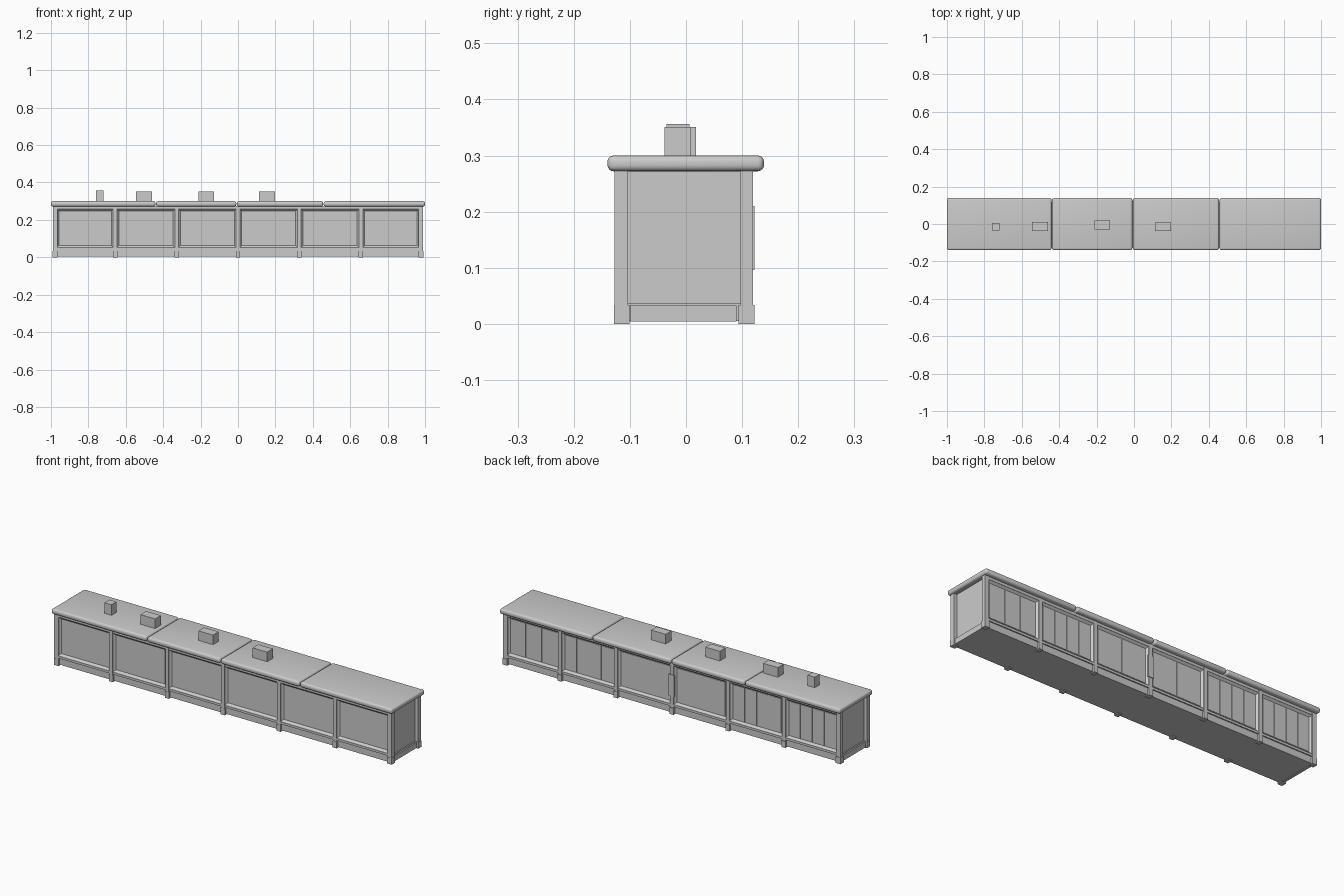
import bpy, bmesh

if "Cube" in bpy.data.objects:
    bpy.data.objects.remove(bpy.data.objects["Cube"])


def mesh_object(name, bm):
    mesh = bpy.data.meshes.new(name)
    bmesh.ops.recalc_face_normals(bm, faces=bm.faces)
    bm.to_mesh(mesh)
    bm.free()
    ob = bpy.data.objects.new(name, mesh)
    bpy.context.collection.objects.link(ob)
    return ob


def box(name, x, y, z):
    """Box from (min, max) ranges."""
    bm = bmesh.new()
    bmesh.ops.create_cube(bm, size=1)
    for v in bm.verts:
        for i, r in enumerate((x, y, z)):
            v.co[i] = (r[0] + r[1]) / 2 + v.co[i] * (r[1] - r[0])
    return mesh_object(name, bm)


def recessed_panel(name, x, z, y_out, y_in, rim):
    """Panel with a sloping moulding round it, open at the back."""
    bm = bmesh.new()
    loops = []
    for d, y in ((0, y_out), (rim, y_in)):
        loops.append([bm.verts.new(p) for p in (
            (x[0] + d, y, z[0] + d), (x[1] - d, y, z[0] + d),
            (x[1] - d, y, z[1] - d), (x[0] + d, y, z[1] - d))])
    for i in range(4):
        j = (i + 1) % 4
        bm.faces.new((loops[0][i], loops[0][j], loops[1][j], loops[1][i]))
    bm.faces.new(loops[1])
    ob = mesh_object(name, bm)
    if y_out > 0 and ob.data.polygons[4].normal.y < 0 or y_out < 0 and ob.data.polygons[4].normal.y > 0:
        ob.data.flip_normals()
    return ob


# Core carcass and plinth
box("carcass", (-0.972, 0.972), (-0.110, 0.103), (0.033, 0.275))
box("plinth", (-0.978, 0.978), (-0.112, 0.105), (0.005, 0.036))
for s, label in ((-1, "left"), (1, "right")):
    box(label + "_end_skirting", sorted((s * 0.97, s * 0.985)), (-0.10, 0.09), (0.004, 0.033))

# Posts and feet, front and back
centres = [-0.978, -0.657, -0.328, 0, 0.328, 0.657, 0.978]
for i, c in enumerate(centres):
    w = 0.012 if abs(c) > 0.9 else 0.010
    for side, (a, b), (fa, fb) in (("front", (-0.127, -0.103), (-0.128, -0.101)),
                                   ("back", (0.097, 0.119), (0.094, 0.122))):
        box(f"{side}_post_{i + 1}", (c - w, c + w), (a, b), (0.033, 0.275))
        box(f"{side}_foot_{i + 1}", (c - w - 0.002, c + w + 0.002), (fa, fb), (0, 0.034))

# Bays: rails, skirting and moulded panels
for i in range(6):
    x = (centres[i] + 0.009, centres[i + 1] - 0.009)
    for side, s, out in (("front", -1, 0.125), ("back", 1, 0.117)):
        def span(a, b):
            return sorted((s * a, s * b))
        box(f"{side}_top_rail_{i + 1}", x, span(0.10, out), (0.258, 0.275))
        box(f"{side}_bottom_rail_{i + 1}", x, span(0.10, out), (0.040, 0.052))
        box(f"{side}_skirting_{i + 1}", x, span(0.10, out - 0.006), (0.005, 0.040))
        recessed_panel(f"{side}_panel_{i + 1}", x, (0.052, 0.258), s * (out - 0.001),
                       s * (out - 0.012), 0.011)

# Upright boards set in the back panels
boards = {0: 4, 1: 4, 2: 2, 3: 2, 4: 4, 5: 3}
for bay, n in boards.items():
    x0, x1 = centres[bay] + 0.021, centres[bay + 1] - 0.021
    step = (x1 - x0) / n
    for k in range(n):
        box(f"back_board_{bay + 1}_{k + 1}",
            (x0 + k * step + 0.002, x0 + (k + 1) * step - 0.002), (0.100, 0.1075), (0.064, 0.246))

# Tall plate on the middle back post
box("back_plate", (-0.016, 0.016), (0.115, 0.122), (0.096, 0.21))

# Countertop slabs with rounded edges
for i, x in enumerate(((-1, -0.441), (-0.438, -0.009), (-0.006, 0.455), (0.458, 1))):
    top = box(f"countertop_{i + 1}", x, (-0.140, 0.139), (0.272, 0.300))
    mod = top.modifiers.new("rounding", "BEVEL")
    mod.width = 0.011
    mod.segments = 4
    bpy.ops.object.select_all(action="DESELECT")
    top.select_set(True)
    bpy.context.view_layer.objects.active = top
    bpy.ops.object.modifier_apply(modifier="rounding")
    bpy.ops.object.shade_smooth_by_angle()

# Small boxes standing on the counter
for i, (x, y, h) in enumerate((((-0.76, -0.718), (-0.035, 0.006), 0.356),
                               ((-0.546, -0.46), (-0.038, 0.010), 0.351),
                               ((-0.211, -0.127), (-0.029, 0.018), 0.351),
                               ((0.113, 0.198), (-0.038, 0.009), 0.351))):
    box(f"counter_box_{i + 1}", x, y, (0.299, h))
